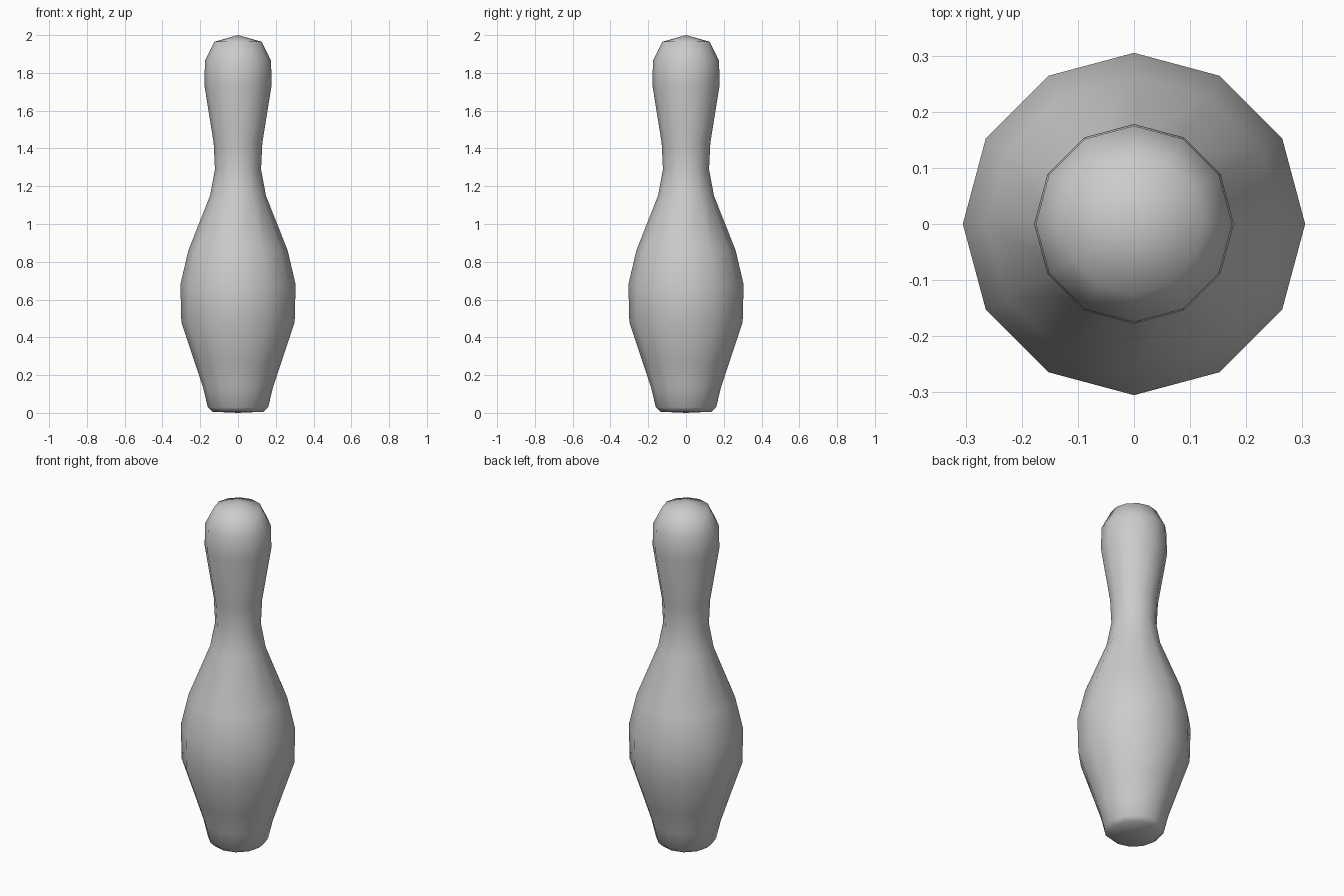
import bpy, bmesh, math

if "Cube" in bpy.data.objects:
    bpy.data.objects.remove(bpy.data.objects["Cube"])

SIDES = 12
# Pin outline as (radius, height), from base to head
PROFILE = [(0.135, 0.006), (0.16, 0.03), (0.185, 0.135), (0.228, 0.265),
           (0.30, 0.48), (0.305, 0.68), (0.263, 0.86), (0.148, 1.15),
           (0.122, 1.29), (0.129, 1.43), (0.178, 1.735), (0.175, 1.865),
           (0.125, 1.965)]


def lathe(name, profile, bottom_z, top_z):
    bm = bmesh.new()
    rings = []
    for r, z in profile:
        rings.append([bm.verts.new((r * math.cos(math.tau * i / SIDES),
                                    r * math.sin(math.tau * i / SIDES), z))
                      for i in range(SIDES)])
    bottom = bm.verts.new((0, 0, bottom_z))
    top = bm.verts.new((0, 0, top_z))
    for i in range(SIDES):
        j = (i + 1) % SIDES
        for a, b in zip(rings, rings[1:]):
            bm.faces.new((a[i], a[j], b[j], b[i]))
        bm.faces.new((bottom, rings[0][j], rings[0][i]))
        bm.faces.new((top, rings[-1][i], rings[-1][j]))
    for f in bm.faces:
        f.smooth = True
    mesh = bpy.data.meshes.new(name)
    bm.to_mesh(mesh)
    bm.free()
    obj = bpy.data.objects.new(name, mesh)
    bpy.context.collection.objects.link(obj)
    return obj


# Whole pin: one smooth-shaded turned body
lathe("bowling_pin", PROFILE, 0.0, 2.0)
